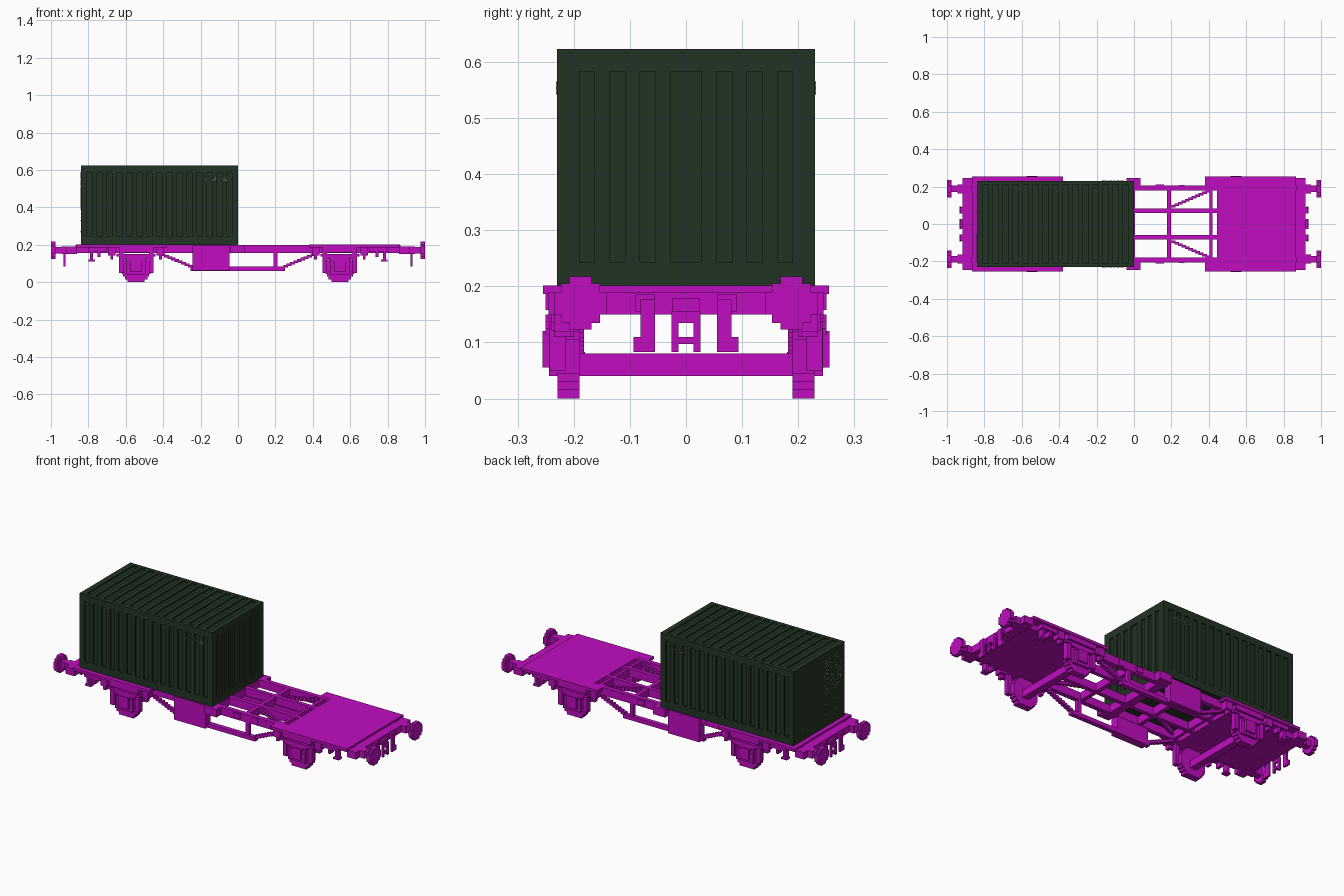
import bpy, bmesh, random
from mathutils import Matrix, Vector

if "Cube" in bpy.data.objects:
    bpy.data.objects.remove(bpy.data.objects["Cube"])


def material(name, rgb):
    m = bpy.data.materials.new(name)
    m.use_nodes = True
    m.diffuse_color = (*rgb, 1)
    m.node_tree.nodes["Principled BSDF"].inputs["Base Color"].default_value = (*rgb, 1)
    return m


MAGENTA = material("magenta paint", (0.53, 0.004, 0.53))
GREEN = material("dark green paint", (0.016, 0.034, 0.017))
GREY = material("grey markings", (0.2, 0.21, 0.2))


def part(name, boxes, mat=MAGENTA, mx=False, my=False):
    """One object from boxes (x0, x1, y0, y1, z0, z1), mirrored in x and/or y."""
    bm = bmesh.new()
    for sx in ((1, -1) if mx else (1,)):
        for sy in ((1, -1) if my else (1,)):
            for x0, x1, y0, y1, z0, z1 in boxes:
                c = Vector((sx * (x0 + x1) / 2, sy * (y0 + y1) / 2, (z0 + z1) / 2))
                s = Matrix.Diagonal((x1 - x0, y1 - y0, z1 - z0, 1))
                bmesh.ops.create_cube(bm, size=1, matrix=Matrix.Translation(c) @ s)
    me = bpy.data.meshes.new(name)
    bm.to_mesh(me)
    bm.free()
    me.materials.append(mat)
    ob = bpy.data.objects.new(name, me)
    bpy.context.collection.objects.link(ob)
    return ob


def steps(a, b, n, half):
    """Staircase of small boxes from point a to point b."""
    out = []
    for i in range(n):
        p = Vector(a).lerp(Vector(b), i / (n - 1))
        out.append((p.x - half[0], p.x + half[0], p.y - half[1], p.y + half[1],
                    p.z - half[2], p.z + half[2]))
    return out


# --- Container: core, edge frame and ribs that leave recessed slots ---
X0, X1, W, Z0, Z1, D = -0.84, 0.0, 0.23, 0.2, 0.623, 0.009
part("container_core", [(X0, X1 - D, -W + D, W - D, Z0, Z1 - D)], GREEN)
part("container_side_rails", [(X0, X1, W - 2 * D, W, Z0, 0.243),
                              (X0, X1, W - 2 * D, W, 0.585, Z1)], GREEN, my=True)
pitch, slot = 0.0535, 0.029
edges = [X0] + [X0 + 0.0315 + i * pitch + e for i in range(15) for e in (0, slot)] + [X1]
ribs = list(zip(edges[0::2], edges[1::2]))
part("container_side_ribs", [(a, b, W - 2 * D, W, 0.243, 0.585) for a, b in ribs], GREEN, my=True)
part("container_roof_ribs", [(a, b, -0.215, 0.215, Z1 - 2 * D, Z1) for a, b in ribs], GREEN)
part("container_roof_rails", [(X0, X1, 0.21, W, Z1 - 2 * D, Z1)], GREEN, my=True)
part("container_end_ribs", [(X1 - 2 * D, X1, a, b, 0.243, 0.583) for a, b in
     ((0.028, 0.054), (0.082, 0.109), (0.136, 0.163), (0.19, W))], GREEN, my=True)
part("container_end_rails", [(X1 - 2 * D, X1, -W, W, Z0, 0.243),
                             (X1 - 2 * D, X1, -W, W, 0.583, Z1)], GREEN)

# --- Small painted specks on the container ---
random.seed(4)
T, S = 0.0015, 0.0036
side, end = [], []
for i in range(26):
    x, z = -0.17 + i * 0.0047, 0.553 + random.choice((-1, 0, 1)) * 0.008
    side.append((x - S / 2, x + S / 2, W, W + T, z - S, z + S))
for i in range(70):
    y, z = random.uniform(-0.2, -0.05), random.uniform(0.4, 0.585)
    end.append((X0 - T, X0, y - S, y + S, z - S, z + S))
for y in (0.15, 0.06, -0.06, -0.15):
    for z in (0.27, 0.33, 0.39):
        end.append((X0 - T, X0, y - S, y + S, z - S, z + S))
part("side_specks_front", [(a, b, -d, -c, e, f) for a, b, c, d, e, f in side], GREY)
part("side_specks_back", side, GREY)
part("end_specks", end, GREY)

# --- Decks over both axles ---
part("deck_plates", [(0.445, 0.865, -0.255, 0.255, 0.186, 0.201),
                     (0.445, 0.86, -0.19, 0.19, 0.155, 0.188)], mx=True)
part("deck_side_strips", [(0.38, 0.446, 0.2, 0.255, 0.186, 0.201)], mx=True, my=True)
part("end_beams", [(0.86, 0.916, -0.245, 0.245, 0.15, 0.19)], mx=True)
part("coupling_blocks", [(0.91, 0.93, 0.055, 0.09, 0.155, 0.185),
                         (0.91, 0.93, 0, 0.025, 0.15, 0.178)], mx=True, my=True)

# --- Open centre frame ---
part("sole_bars", [(0, 0.87, 0.18, 0.206, 0.155, 0.2)], mx=True, my=True)
part("inner_beams", [(0, 0.45, 0.06, 0.083, 0.155, 0.2)], mx=True, my=True)
part("cross_beams", [(0.176, 0.198, -0.19, 0.19, 0.155, 0.199),
                     (0.403, 0.42, -0.19, 0.19, 0.155, 0.199)], mx=True)
part("centre_bolster", [(-0.04, 0.006, -0.24, 0.24, 0.155, 0.2)])
part("bolster_ends", [(-0.04, 0.036, 0.2, 0.245, 0.155, 0.2)], my=True)
part("diagonal_braces", steps((0.21, 0.095, 0.188), (0.395, 0.175, 0.188), 11,
                              (0.0125, 0.006, 0.01)), mx=True, my=True)
part("sole_bar_sockets", [(0.116, 0.16, 0.2, 0.212, 0.165, 0.193),
                          (0.24, 0.27, 0.2, 0.209, 0.16, 0.197)], mx=True, my=True)

# --- Side trusses and equipment boxes ---
part("truss_bottom_bars", [(-0.255, 0.252, 0.18, 0.206, 0.06, 0.083)], my=True)
part("truss_posts", [(0.19, 0.211, 0.182, 0.204, 0.08, 0.16)], mx=True, my=True)
part("truss_diagonals", steps((0.255, 0.18, 0.085), (0.4, 0.18, 0.147), 9,
                              (0.0125, 0.011, 0.007)) and
     steps((0.255, 0.193, 0.085), (0.4, 0.193, 0.147), 9, (0.0125, 0.011, 0.007)), mx=True, my=True)
part("equipment_boxes", [(-0.243, -0.046, 0.182, 0.228, 0.062, 0.195)], my=True)

# --- Wheelsets ---
AX = 0.545
part("axles", [(AX - 0.02, AX + 0.02, -0.2, 0.2, 0.04, 0.08)], mx=True)
rows = ((0.046, 0, 0.15), (0.06, 0.015, 0.135), (0.07, 0.03, 0.12), (0.076, 0.045, 0.105))
part("wheels", [(AX - h, AX + h, 0.19, 0.229, a, b) for h, a, b in rows], mx=True, my=True)
part("axle_boxes", [(AX - 0.05, AX + 0.05, 0.225, 0.244, 0.04, 0.13),
                    (AX - 0.03, AX + 0.03, 0.24, 0.256, 0.055, 0.12)], mx=True, my=True)
part("leaf_springs", [(AX - 0.105, AX + 0.105, 0.232, 0.25, 0.137, 0.15),
                      (AX - 0.07, AX + 0.07, 0.232, 0.25, 0.125, 0.14),
                      (AX - 0.04, AX + 0.04, 0.232, 0.25, 0.113, 0.128)], mx=True, my=True)
part("wheel_guards", [(AX + s * 0.08 - 0.012, AX + s * 0.08 + 0.012, 0.215, 0.243, 0.05, 0.19)
                      for s in (-1, 1)], mx=True, my=True)
part("spring_mounts", [(AX - 0.09, AX + 0.09, 0.2, 0.25, 0.158, 0.19)], mx=True, my=True)
part("spring_shackles", [b for s in (-1, 1) for b in (
    (AX + s * 0.13 - 0.02, AX + s * 0.13 + 0.02, 0.2, 0.245, 0.143, 0.19),
    (AX + s * 0.13 - 0.008, AX + s * 0.13 + 0.008, 0.215, 0.24, 0.12, 0.15))], mx=True, my=True)
part("deck_brackets", [(0.4, 0.43, 0.2, 0.245, 0.15, 0.19),
                       (0.7, 0.8, 0.2, 0.243, 0.163, 0.19),
                       (0.775, 0.79, 0.2, 0.235, 0.11, 0.165),
                       (0.765, 0.8, 0.205, 0.235, 0.11, 0.12),
                       (0.735, 0.75, 0.205, 0.24, 0.135, 0.165)], mx=True, my=True)

# --- Buffers ---
BY, BZ = 0.188, 0.17
part("buffer_heads", [(0.976, 1.0, BY - h, BY + h, BZ - v, BZ + v)
                      for h, v in ((0.02, 0.047), (0.035, 0.035), (0.047, 0.02))], mx=True, my=True)
part("buffer_stems", [(0.91, 0.978, BY - 0.018, BY + 0.018, BZ - 0.018, BZ + 0.018),
                      (0.91, 0.945, BY - 0.024, BY + 0.024, BZ - 0.02, BZ + 0.02)], mx=True, my=True)

# --- Hoses and coupling links at both ends ---
part("brake_hoses", [(0.922, 0.934, 0.055, 0.081, 0.083, 0.176),
                     (0.922, 0.934, 0.055, 0.094, 0.083, 0.11)], mx=True, my=True)
part("coupling_links", [(0.922, 0.934, 0.013, 0.026, 0.083, 0.155),
                        (0.922, 0.934, 0, 0.014, 0.097, 0.11),
                        (0.922, 0.934, 0, 0.014, 0.135, 0.155)], mx=True, my=True)
